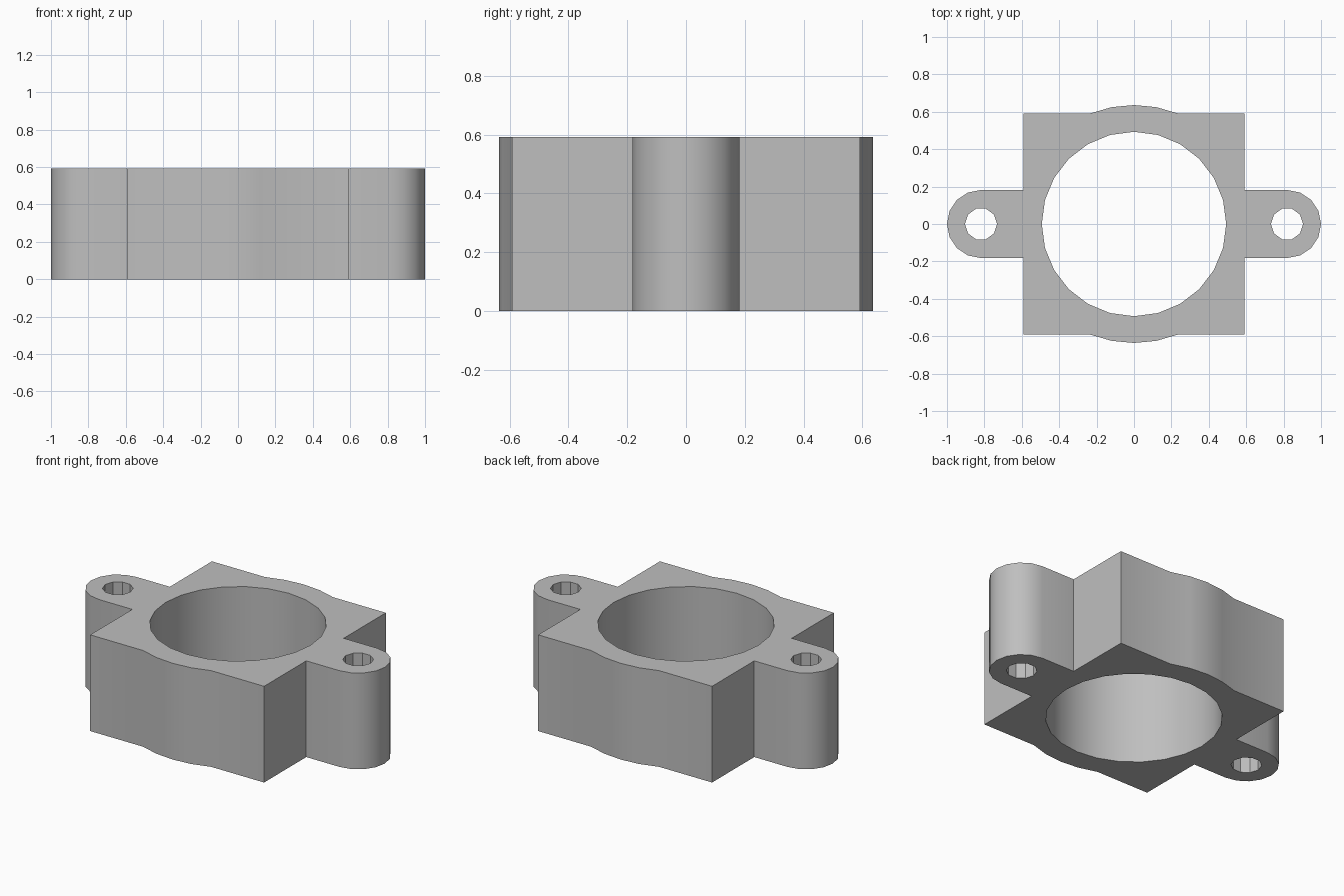
import bpy, bmesh, math

if "Cube" in bpy.data.objects:
    bpy.data.objects.remove(bpy.data.objects["Cube"])

HEIGHT = 0.592
HALF = 0.592        # half width of the square body
EAR_X, EAR_R = 0.818, 0.182
BORE_R, BOLT_R = 0.493, 0.086
BULGE_R = 0.636


def arc(cx, cy, r, start, end, steps):
    """Points along an arc, angles in degrees, both ends included."""
    out = []
    for i in range(steps + 1):
        a = math.radians(start + (end - start) * i / steps)
        out.append((cx + r * math.cos(a), cy + r * math.sin(a)))
    return out


# Half of the outer profile: right ear, corner, then the rear bulge
bulge = math.degrees(math.acos(HALF / BULGE_R))
half = [(HALF, -EAR_R)]
half += arc(EAR_X, 0, EAR_R, -90, 90, 8)
half += [(HALF, EAR_R), (HALF, HALF)]
half += arc(0, 0, BULGE_R, 90 - bulge, 90 + bulge, 4)
half += [(-HALF, HALF)]
outline = half + [(-x, -y) for x, y in half]   # half-turn symmetry

# Central bore and the two bolt holes
loops = [outline, arc(0, 0, BORE_R, 0, 360, 24)[:-1]]
for side in (-1, 1):
    loops.append(arc(side * EAR_X, 0, BOLT_R, 0, 360, 10)[:-1])

# Fill the flat section between the loops and raise it to full height
bm = bmesh.new()
edges = []
for loop in loops:
    vs = [bm.verts.new((x, y, 0)) for x, y in loop]
    edges += [bm.edges.new((v, vs[(i + 1) % len(vs)])) for i, v in enumerate(vs)]
bmesh.ops.triangle_fill(bm, use_beauty=True, use_dissolve=False, edges=edges)
raised = bmesh.ops.extrude_face_region(bm, geom=bm.faces[:], use_keep_orig=True)
top = [g for g in raised["geom"] if isinstance(g, bmesh.types.BMVert)]
bmesh.ops.translate(bm, verts=top, vec=(0, 0, HEIGHT))
bmesh.ops.recalc_face_normals(bm, faces=bm.faces[:])

mesh = bpy.data.meshes.new("flanged_housing")
bm.to_mesh(mesh)
bm.free()
housing = bpy.data.objects.new("flanged_housing", mesh)
bpy.context.collection.objects.link(housing)

# Plain grey finish
grey = bpy.data.materials.new("plain_grey")
grey.diffuse_color = (0.52, 0.52, 0.52, 1)
grey.use_nodes = True
grey.node_tree.nodes["Principled BSDF"].inputs["Base Color"].default_value = grey.diffuse_color
mesh.materials.append(grey)

# Smooth curved walls, crisp corners and faceted bolt holes
bpy.context.view_layer.objects.active = housing
housing.select_set(True)
bpy.ops.object.shade_smooth_by_angle(angle=math.radians(30))
